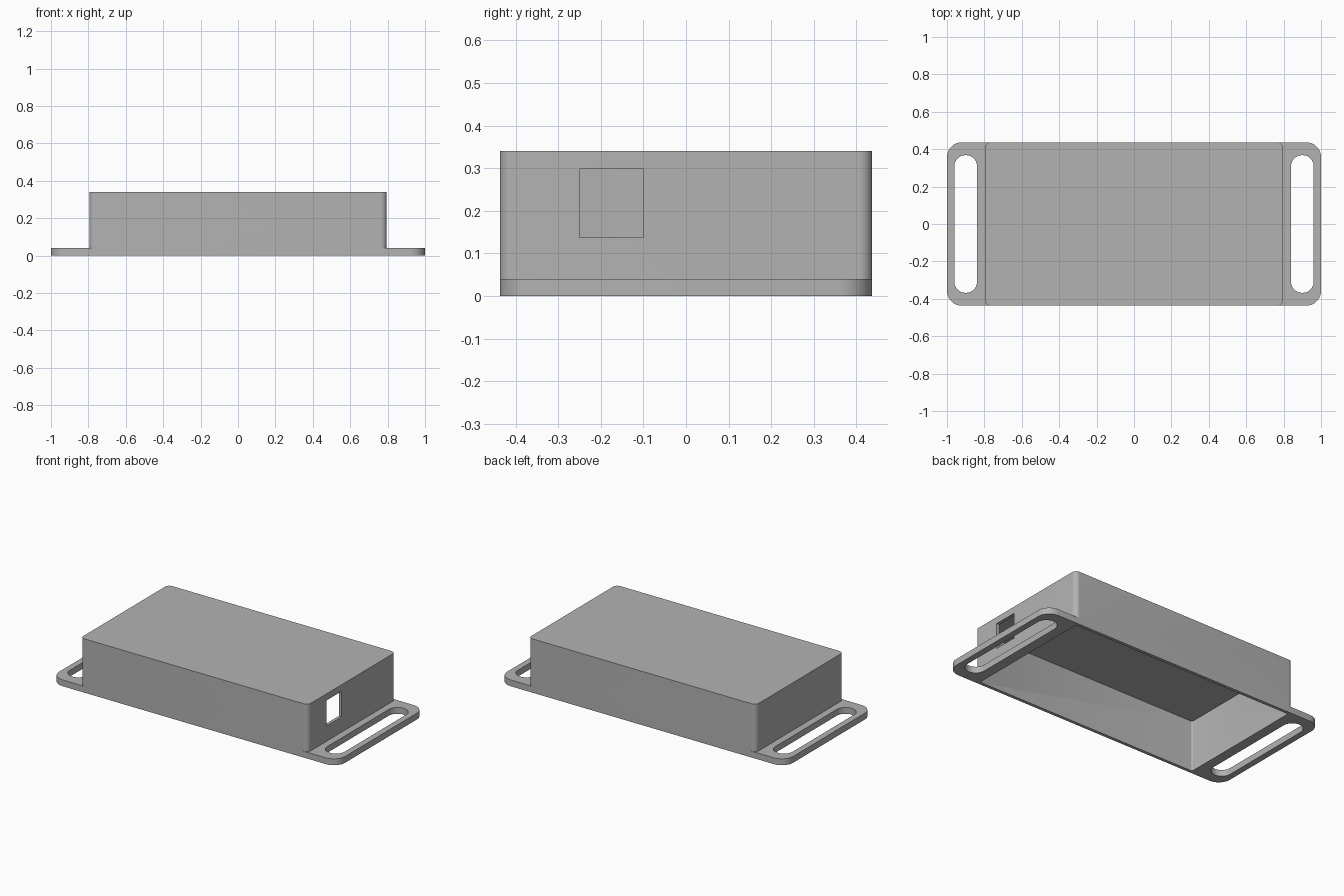
import bpy, bmesh
from math import cos, sin, pi

old = bpy.data.objects.get("Cube")
if old:
    bpy.data.objects.remove(old, do_unlink=True)

HALF_X, HALF_Y = 0.795, 0.437
HEIGHT, WALL, PLATE = 0.34, 0.02, 0.04

grey = bpy.data.materials.new("plain grey")
grey.use_nodes = True
colour = (0.45, 0.45, 0.45, 1)
grey.diffuse_color = colour
grey.node_tree.nodes["Principled BSDF"].inputs["Base Color"].default_value = colour


def rounded_block(name, hx, hy, radius, z0, z1, cx=0, cy=0, steps=10):
    """Upright block with rounded vertical corners."""
    bm = bmesh.new()
    ring = []
    for corner, (sx, sy) in enumerate([(1, 1), (-1, 1), (-1, -1), (1, -1)]):
        for i in range(steps + 1):
            a = (corner + i / steps) * pi / 2
            ring.append(bm.verts.new((cx + sx * (hx - radius) + radius * cos(a),
                                      cy + sy * (hy - radius) + radius * sin(a), z0)))
    bmesh.ops.remove_doubles(bm, verts=ring, dist=1e-5)
    base = bm.faces.new([v for v in ring if v.is_valid])
    top = bmesh.ops.extrude_face_region(bm, geom=[base])["geom"]
    bmesh.ops.translate(bm, vec=(0, 0, z1 - z0),
                        verts=[g for g in top if isinstance(g, bmesh.types.BMVert)])
    bmesh.ops.recalc_face_normals(bm, faces=bm.faces)
    mesh = bpy.data.meshes.new(name)
    bm.to_mesh(mesh)
    bm.free()
    mesh.materials.append(grey)
    obj = bpy.data.objects.new(name, mesh)
    bpy.context.collection.objects.link(obj)
    return obj


def combine(target, tool, operation):
    """Apply a boolean and discard the tool object."""
    tool.hide_render = True
    mod = target.modifiers.new(operation.lower(), "BOOLEAN")
    mod.operation, mod.solver, mod.object = operation, "EXACT", tool
    bpy.context.view_layer.objects.active = target
    bpy.ops.object.modifier_apply(modifier=mod.name)
    bpy.data.objects.remove(tool, do_unlink=True)


# Housing joined to the wide base flange
case = rounded_block("case", HALF_X, HALF_Y, 0.03, 0, HEIGHT)
combine(case, rounded_block("flange", 1, HALF_Y, 0.08, 0, PLATE), "UNION")

# Hollow interior, open underneath
combine(case, rounded_block("cavity", HALF_X - WALL, HALF_Y - WALL, 0.01,
                            -0.1, HEIGHT - WALL, steps=4), "DIFFERENCE")

# Strap slots at both ends
for side in (-1, 1):
    combine(case, rounded_block("strap_slot", 0.061, 0.368, 0.06, -0.1, 0.1,
                                cx=side * 0.9), "DIFFERENCE")

# Port opening in the left end wall
combine(case, rounded_block("port", 0.05, 0.075, 0.001, 0.137, 0.298,
                            cx=HALF_X, cy=-0.175, steps=1), "DIFFERENCE")

bpy.ops.object.select_all(action="DESELECT")
case.select_set(True)
bpy.context.view_layer.objects.active = case
bpy.ops.object.shade_smooth_by_angle(angle=pi / 6)
